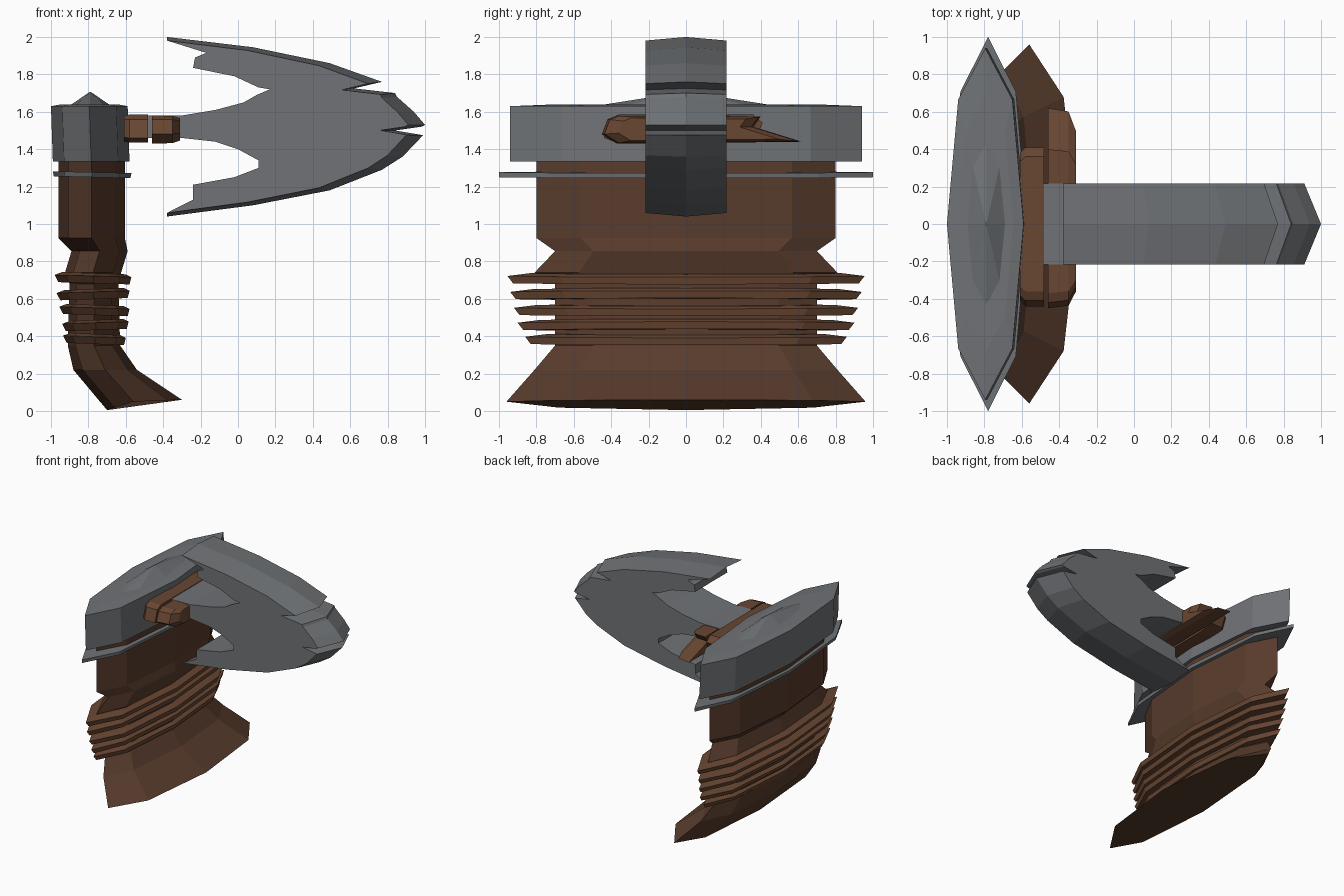
import bpy, bmesh, math


def material(name, rgb):
    m = bpy.data.materials.new(name)
    m.diffuse_color = (*rgb, 1)
    return m


WOOD = material("wood", (0.10, 0.045, 0.026))
LEATHER = material("leather", (0.14, 0.062, 0.032))
STEEL = material("steel", (0.16, 0.17, 0.18))


def loft(name, sections, mat):
    """Skin equal-length closed sections and cap both ends."""
    bm = bmesh.new()
    rows = [[bm.verts.new(p) for p in s] for s in sections]
    n = len(rows[0])
    for a, b in zip(rows, rows[1:]):
        for i in range(n):
            j = (i + 1) % n
            bm.faces.new((a[i], a[j], b[j], b[i]))
    bm.faces.new(rows[0][::-1])
    bm.faces.new(rows[-1])
    bmesh.ops.remove_doubles(bm, verts=bm.verts[:], dist=0.0001)
    bmesh.ops.recalc_face_normals(bm, faces=bm.faces[:])
    me = bpy.data.meshes.new(name)
    bm.to_mesh(me)
    bm.free()
    me.materials.append(mat)
    ob = bpy.data.objects.new(name, me)
    bpy.context.collection.objects.link(ob)
    return ob


def octagon(left, mid, right, ry):
    """Eight-sided section from its left, middle and right (x, z) and half depth."""
    pts = []
    for k in range(8):
        c, s = math.cos(k * math.pi / 4), math.sin(k * math.pi / 4)
        end = right if c > 0 else left
        pts.append((mid[0] + abs(c) * (end[0] - mid[0]), ry * s,
                    mid[1] + abs(c) * (end[1] - mid[1])))
    return pts


def level(z, xl, xr, ry, tilt=0.0):
    return octagon((xl, z + tilt), ((xl + xr) / 2, z), (xr, z - tilt), ry)


# Handle: flared, forward-bent foot, slim grip and thick neck
loft("handle", [
    octagon((-0.70, 0.005), (-0.56, 0.05), (-0.30, 0.06), 0.96),
    level(0.22, -0.88, -0.54, 0.81),
    level(0.35, -0.91, -0.63, 0.70),
    level(0.68, -0.90, -0.64, 0.70),
    level(0.74, -0.925, -0.625, 0.81),
    level(0.855, -0.89, -0.59, 0.70),
    level(0.925, -0.96, -0.605, 0.80),
    level(1.35, -0.96, -0.605, 0.80),
], WOOD)

# Grip rings
for i, (z, xl, xr, ry) in enumerate([
        (0.71, -0.98, -0.57, 0.955), (0.625, -0.97, -0.58, 0.94),
        (0.54, -0.955, -0.58, 0.92), (0.46, -0.94, -0.585, 0.90),
        (0.385, -0.935, -0.60, 0.86)]):
    t = 0.006 if i % 2 == 0 else -0.006
    loft(f"grip_ring_{i + 1}", [
        level(z - 0.027, xl + 0.02, xr - 0.01, ry - 0.03, t),
        level(z + 0.012, xl, xr, ry, t),
        level(z + 0.027, xl + 0.04, xr - 0.03, ry - 0.12, t)], LEATHER)

# Collar disc and head block with a pointed cap
loft("collar", [level(1.25, -0.985, -0.575, 1.0, 0.005),
                level(1.277, -0.99, -0.57, 1.0, 0.005)], STEEL)
loft("head_block", [
    level(1.335, -0.99, -0.58, 0.94),
    level(1.63, -1.0, -0.59, 0.94),
    level(1.64, -0.945, -0.645, 0.69),
    level(1.64, -0.89, -0.69, 0.43),
    level(1.707, -0.791, -0.789, 0.004)], STEEL)

# Axe blade: outer edge is a central ridge, back edge is square cut
outer = [(-0.38, 2.0), (0.08, 1.945), (0.49, 1.86), (0.77, 1.76), (0.62, 1.725),
         (0.84, 1.70), (0.85, 1.68), (0.94, 1.60), (1.0, 1.53), (0.98, 1.52),
         (0.84, 1.50), (0.99, 1.475), (0.88, 1.36), (0.77, 1.29), (0.49, 1.18),
         (0.08, 1.10), (-0.38, 1.04)]
back = [(-0.24, 1.13), (-0.24, 1.21), (-0.02, 1.25), (0.11, 1.30), (0.11, 1.34),
        (0.0, 1.40), (-0.12, 1.44), (-0.30, 1.46), (-0.62, 1.46),
        (-0.62, 1.58), (-0.30, 1.58), (-0.12, 1.61), (0.03, 1.65), (0.10, 1.69),
        (0.17, 1.72), (0.11, 1.73), (-0.02, 1.79), (-0.24, 1.835), (-0.23, 1.89),
        (-0.17, 1.915)]
inset = [(-0.38 + 0.935 * (x + 0.38), 1.52 + 0.96 * (z - 1.52)) for x, z in outer]
loft("axe_blade", [[(x, y, z) for x, z in edge + back]
                   for y, edge in ((-0.217, inset), (0, outer), (0.217, inset))], STEEL)

# Leather bindings round the blade stem, the outer one with a loose end
def binding(name, profile, stations):
    loft(name, [[(x, y * s, 1.51 + (z - 1.51) * s) for y, z in profile]
                for x, s in stations], LEATHER)


binding("inner_binding",
        [(-0.44, 1.46), (-0.41, 1.56), (-0.36, 1.585), (0.36, 1.585),
         (0.41, 1.54), (0.37, 1.45), (0.20, 1.435), (-0.37, 1.435)],
        [(-0.61, 0.93), (-0.58, 1.0), (-0.48, 1.0)])
binding("outer_binding",
        [(-0.45, 1.48), (-0.42, 1.56), (-0.37, 1.58), (0.40, 1.575),
         (0.36, 1.52), (0.62, 1.44), (0.20, 1.435), (-0.37, 1.43)],
        [(-0.46, 1.0), (-0.35, 0.97), (-0.31, 0.80)])
